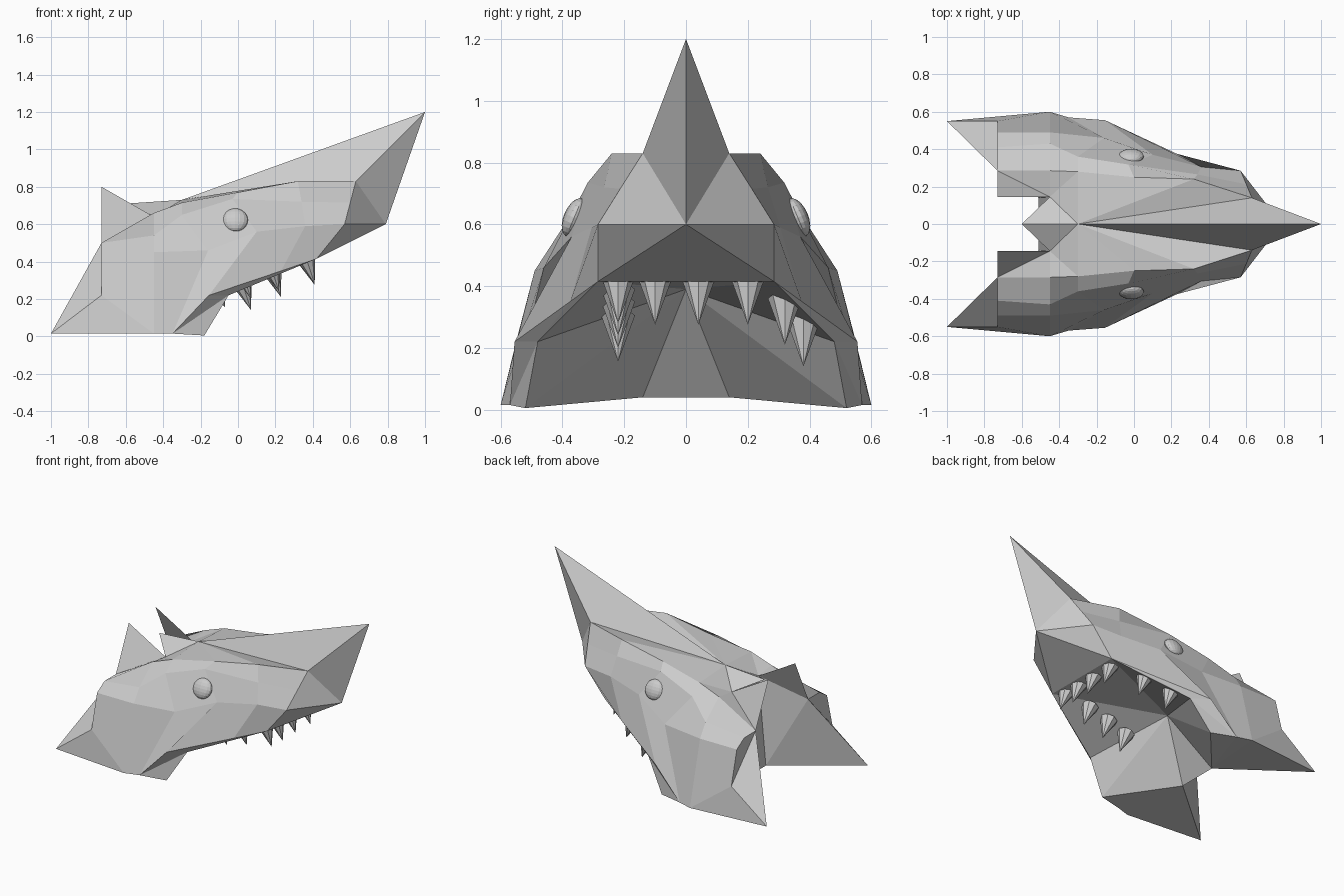
import bpy
import bmesh
from mathutils import Vector

cube = bpy.data.objects.get("Cube")
if cube:
    bpy.data.objects.remove(cube, do_unlink=True)

grey = bpy.data.materials.new("plain_grey")
grey.use_nodes = True
grey.diffuse_color = (0.6, 0.6, 0.6, 1)
grey.node_tree.nodes["Principled BSDF"].inputs["Base Color"].default_value = (0.6, 0.6, 0.6, 1)


def mirrored_panels(name, faces, inside):
    """Flat panels on the +y side, facing away from the inside point, mirrored across y."""
    bm = bmesh.new()
    for face in faces:
        bm.faces.new([bm.verts.new(point) for point in face])
    bmesh.ops.remove_doubles(bm, verts=bm.verts, dist=0.0005)
    bm.normal_update()
    for face in bm.faces:
        if face.normal.dot(face.calc_center_median() - Vector(inside)) < 0:
            face.normal_flip()
    mesh = bpy.data.meshes.new(name)
    bm.to_mesh(mesh)
    bm.free()
    mesh.materials.append(grey)
    obj = bpy.data.objects.new(name, mesh)
    bpy.context.collection.objects.link(obj)
    mirror = obj.modifiers.new("Mirror", 'MIRROR')
    mirror.use_axis = (False, True, False)
    mirror.use_clip = True
    return obj


def strip(upper, lower):
    """Quads between two rows of points."""
    return [(upper[i], upper[i + 1], lower[i + 1], lower[i])
            for i in range(len(upper) - 1)]


def fan(centre, row):
    """Triangles from one point to a row of points."""
    return [(centre, a, b) for a, b in zip(row, row[1:])]


# Rows of the left side, each running from the nose to the back
ridge = [(.63, .14, .83), (.32, .24, .83), (0, .25, .77),
         (-.3, .28, .715), (-.45, .285, .66), (-.73, .285, .5)]
brow = [(.6, .213, .715), (.34, .265, .72), (-.03, .318, .735),
        (-.3, .36, .65), (-.45, .43, .54), (-.73, .41, .5)]
cheek = [(.57, .285, .6), (.36, .305, .59), (.1, .37, .56),
         (-.16, .46, .46), (-.45, .49, .45), (-.73, .49, .45)]
lip = [(.42, .285, .415), (.23, .375, .35), (-.155, .555, .22),
       (-.35, .57, .015), (-.45, .6, .015), (-.73, .55, .22)]

# Single points
crown = (-.3, 0, .73)
nose = (.79, 0, .6)
chin = (.42, 0, .415)
horn_tip = (1, 0, 1.2)
flap_tip = (-1, .55, .015)
crest_base = (-.45, .145, .64)
crest_middle = (-.45, 0, .64)
crest_tip = (-.6, 0, .71)
spike_tip = (-.73, .145, .8)
throat_top = (-.27, 0, .39)
throat_low = (-.51, .14, .04)
throat_middle = (-.51, 0, .04)
jaw_corner = (-.05, .48, .22)
jaw_low = (-.18, .52, .005)

# Head shell
shell = strip(ridge, brow) + strip(brow, cheek) + strip(cheek, lip)
shell += fan(crown, ridge[:4] + [crest_base])
shell += [(ridge[3], ridge[4], crest_base)]
shell += [(ridge[0], nose, cheek[0], brow[0])]
shell += fan(nose, [cheek[0], lip[0], chin])
mirrored_panels("head_shell", shell, (-.1, 0, .4))

# Pointed flaps behind the cheeks, with the stepped cheek ends above them
flaps = fan(flap_tip, [lip[4], lip[5], ridge[5]])
flaps += [(lip[5], cheek[5], brow[5], ridge[5])]
mirrored_panels("rear_flaps", flaps, (-.6, 0, .1))

# Nose horn
mirrored_panels("nose_horn", [(crown, ridge[0], horn_tip), (horn_tip, ridge[0], nose)],
                (.6, 0, .8))

# Spikes at the back of the crown
mirrored_panels("crown_spikes", [(ridge[5], spike_tip, crest_base),
                                 (ridge[5], crest_base, ridge[4])], (-.5, 0, .4))
mirrored_panels("middle_spike", [(crest_tip, crown, crest_base)], (-.45, 0, .5))

# Back of the head between the flaps, and the underside of the flaps
back = fan(throat_low, [flap_tip, ridge[5], crest_base])
back += [(throat_low, crest_base, crest_middle, throat_middle)]
back += [(crest_tip, crest_base, crest_middle)]
mirrored_panels("back_wall", back, (-.35, .4, .25))
mirrored_panels("underside", fan(throat_low, [flap_tip, lip[4], lip[3], jaw_low]),
                (-.5, .4, .4))

# Roof of the mouth, inner lips and throat
mouth = fan(throat_top, [chin, lip[0], jaw_corner, jaw_low, throat_low, throat_middle])
mouth += fan(jaw_corner, lip[:4] + [jaw_low])
mirrored_panels("mouth_lining", mouth, (-.3, 0, .9))

# Teeth: tip positions, each tooth leaning forward
tips = [(.41, -.22, .28), (.41, -.1, .275), (.41, .04, .275), (.41, .2, .275),
        (.22, -.22, .24), (.07, -.22, .2), (-.07, -.22, .155),
        (.23, .32, .21), (.07, .38, .14)]
lean = Vector((.05, 0, -.15))
for number, tip in enumerate(tips):
    bpy.ops.mesh.primitive_cone_add(vertices=8, radius1=.055, radius2=0, depth=lean.length,
                                    location=Vector(tip) - lean / 2)
    tooth = bpy.context.object
    tooth.name = f"tooth_{number + 1}"
    tooth.rotation_euler = lean.to_track_quat('Z', 'Y').to_euler()
    tooth.data.materials.append(grey)

# Flattened round eyes set into the cheeks
for side, name in ((-1, "right_eye"), (1, "left_eye")):
    bpy.ops.mesh.primitive_uv_sphere_add(segments=16, ring_count=10, radius=1,
                                         location=(-.015, side * .362, .622))
    eye = bpy.context.object
    eye.name = name
    eye.scale = (.068, .034, .066)
    eye.rotation_euler.x = side * .4
    eye.data.materials.append(grey)
